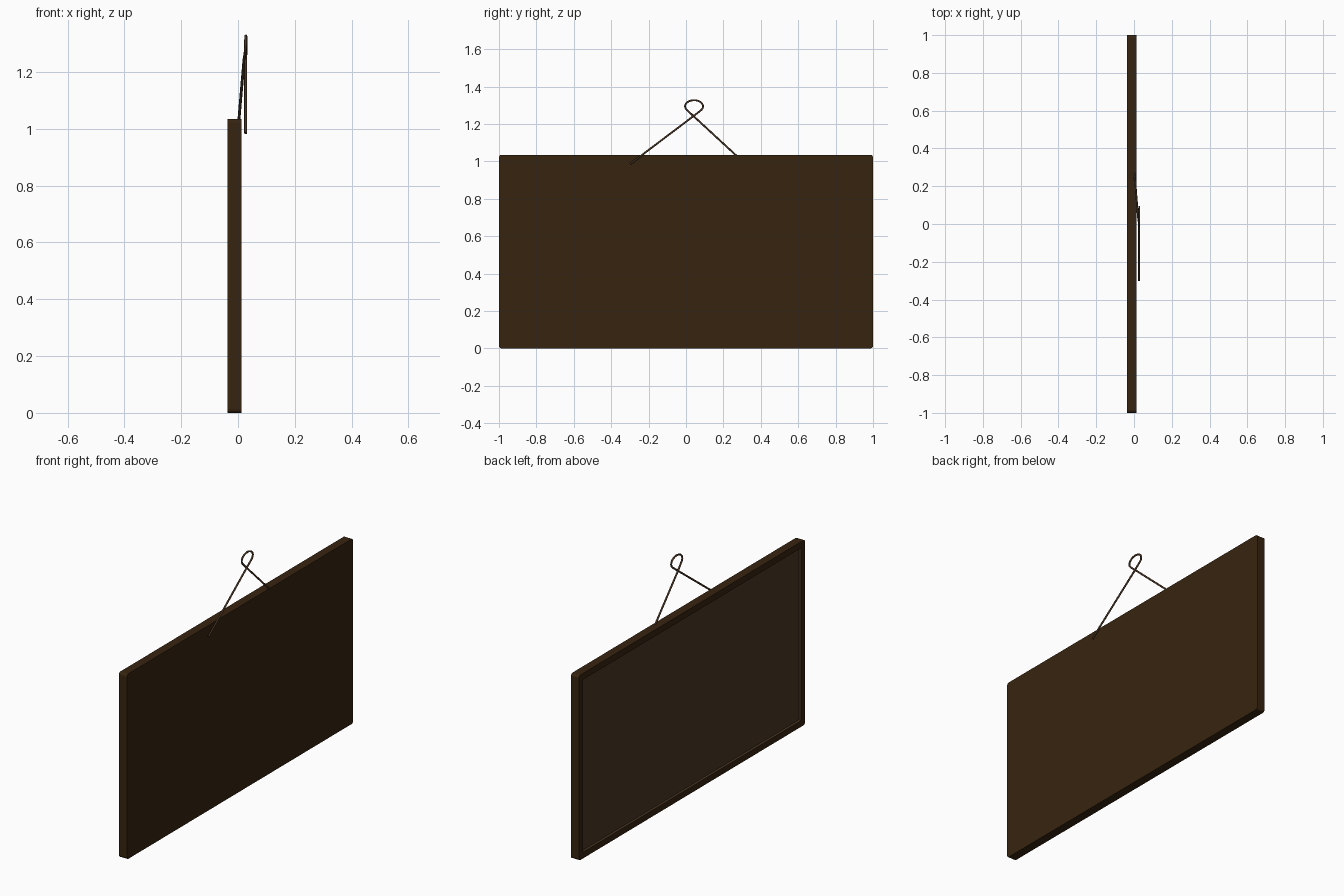
import bpy, bmesh, math

if "Cube" in bpy.data.objects:
    bpy.data.objects.remove(bpy.data.objects["Cube"])


def material(name, rgb):
    m = bpy.data.materials.new(name)
    m.diffuse_color = (*rgb, 1.0)
    m.use_nodes = True
    m.node_tree.nodes["Principled BSDF"].inputs["Base Color"].default_value = m.diffuse_color
    return m


dark_wood = material("dark brown wood", (0.038, 0.0176, 0.005))
panel_brown = material("panel brown", (0.066, 0.037, 0.016))
wire_brown = material("wire brown", (0.068, 0.036, 0.017))

# Board: box with a shallow recessed panel on the -x face and eased corners
X0, X1, H = -0.037, 0.012, 1.035
bm = bmesh.new()
bmesh.ops.create_cube(bm, size=1.0)
for v in bm.verts:
    v.co = ((X0 + X1) / 2 + v.co.x * (X1 - X0), v.co.y * 2, (v.co.z + 0.5) * H)
bm.normal_update()

# Frame border, then recess walls and panel
face = min(bm.faces, key=lambda f: f.calc_center_median().x)
bmesh.ops.inset_region(bm, faces=[face], thickness=0.05)
walls = bmesh.ops.inset_region(bm, faces=[face], thickness=0.002)["faces"]
for v in face.verts:
    v.co.x += 0.012
for f in list(walls) + [face]:
    f.material_index = 1

# Ease the four outer corners
corners = [e for e in bm.edges
           if abs(e.verts[0].co.x - e.verts[1].co.x) > 0.03]
bmesh.ops.bevel(bm, geom=corners, offset=0.014, offset_type='OFFSET',
                segments=3, profile=0.5, affect='EDGES', material=0)
bmesh.ops.recalc_face_normals(bm, faces=bm.faces)
mesh = bpy.data.meshes.new("board")
bm.to_mesh(mesh)
bm.free()
mesh.materials.append(dark_wood)
mesh.materials.append(panel_brown)
board = bpy.data.objects.new("board", mesh)
bpy.context.collection.objects.link(board)

# Hanging wire: two straight legs crossing under an open loop
points = [(0.027, -0.30, 0.985), (0.027, 0.04, 1.242)]
N = 24
for i in range(N + 1):
    t = i / N
    a = math.radians(-40 + 255 * t)
    points.append((0.028 - 0.002 * t * t,
                   0.043 + 0.048 * math.cos(a), 1.294 + 0.033 * math.sin(a)))
points += [(0.021, 0.04, 1.242), (0.003, 0.27, 1.03), (0.001, 0.295, 1.007)]

curve = bpy.data.curves.new("hanging_wire", 'CURVE')
curve.dimensions = '3D'
curve.bevel_depth = 0.005
curve.bevel_resolution = 2
curve.use_fill_caps = True
spline = curve.splines.new('POLY')
spline.points.add(len(points) - 1)
for p, co in zip(spline.points, points):
    p.co = (*co, 1.0)
curve.materials.append(wire_brown)
wire = bpy.data.objects.new("hanging_wire", curve)
bpy.context.collection.objects.link(wire)

bpy.context.view_layer.objects.active = wire
wire.select_set(True)
bpy.ops.object.convert(target='MESH')
bpy.ops.object.shade_smooth_by_angle(angle=math.radians(50))
